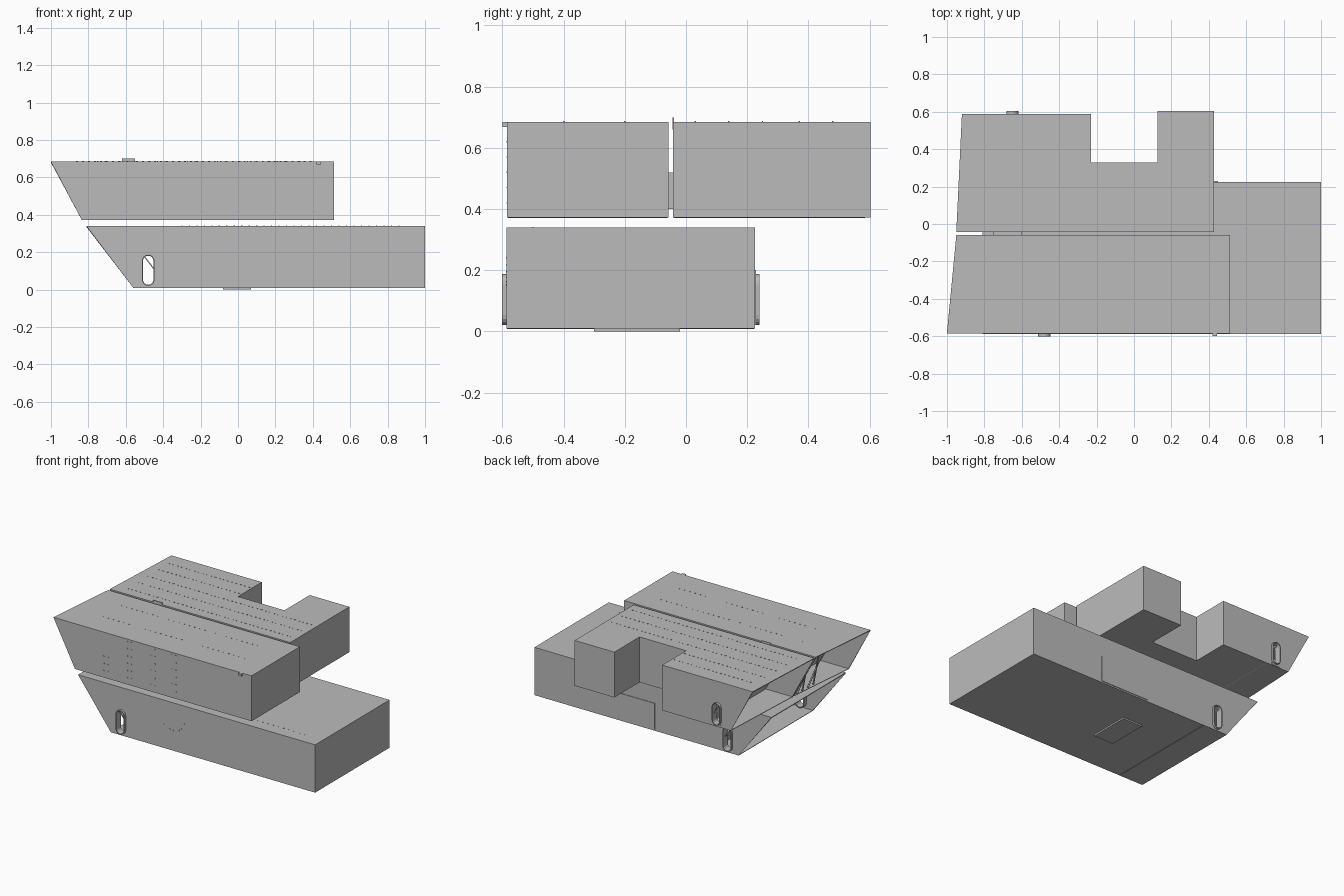
import bpy, bmesh, math
from mathutils import Vector

cube = bpy.data.objects.get("Cube")
if cube:
    bpy.data.objects.remove(cube)


def material(name, value):
    mat = bpy.data.materials.new(name)
    mat.use_nodes = True
    colour = (value, value, value, 1)
    mat.diffuse_color = colour
    mat.node_tree.nodes["Principled BSDF"].inputs["Base Color"].default_value = colour
    return mat


STEEL = material("steel_grey", 0.5)


def finish(name, bm):
    bmesh.ops.recalc_face_normals(bm, faces=bm.faces)
    mesh = bpy.data.meshes.new(name)
    bm.to_mesh(mesh)
    bm.free()
    mesh.materials.append(STEEL)
    obj = bpy.data.objects.new(name, mesh)
    bpy.context.collection.objects.link(obj)
    return obj


def add_box(bm, low, high):
    low, high = Vector(low), Vector(high)
    verts = bmesh.ops.create_cube(bm, size=1)["verts"]
    for v in verts:
        v.co = (low + high) / 2 + v.co * (high - low)


def box(name, low, high):
    bm = bmesh.new()
    add_box(bm, low, high)
    return finish(name, bm)


def hull(name, plan, z0, z1, rake):
    """Hollow plated block; the first two plan points are the open raked end."""
    bm = bmesh.new()
    top = [bm.verts.new((x, y, z1)) for x, y in plan]
    low = [bm.verts.new((x + (rake if i < 2 else 0), y, z0))
           for i, (x, y) in enumerate(plan)]
    bm.faces.new(top)
    bm.faces.new(low[::-1])
    for i in range(1, len(plan)):
        j = (i + 1) % len(plan)
        bm.faces.new((top[i], low[i], low[j], top[j]))
    bm.normal_update()
    mesh = bpy.data.meshes.new(name)
    bm.to_mesh(mesh)
    bm.free()
    mesh.materials.append(STEEL)
    obj = bpy.data.objects.new(name, mesh)
    bpy.context.collection.objects.link(obj)
    mod = obj.modifiers.new("plating", 'SOLIDIFY')
    mod.thickness = 0.006
    mod.offset = -1
    return obj


def slot(x, z0, z1, r, n=8):
    """Outline of an upright slot with round ends."""
    pts = []
    for centre, start in ((z1 - r, 0), (z0 + r, math.pi)):
        pts += [(x + r * math.cos(start + math.pi * k / n),
                 centre + r * math.sin(start + math.pi * k / n)) for k in range(n + 1)]
    return pts


def slot_cutter(name, outline, y0, y1):
    bm = bmesh.new()
    a = [bm.verts.new((x, y0, z)) for x, z in outline]
    b = [bm.verts.new((x, y1, z)) for x, z in outline]
    bm.faces.new(a)
    bm.faces.new(b[::-1])
    for i in range(len(a)):
        j = (i + 1) % len(a)
        bm.faces.new((a[i], b[i], b[j], a[j]))
    obj = finish(name, bm)
    obj.hide_render = True
    obj.hide_set(True)
    return obj


def collar(name, outer, inner, y0, y1):
    """Flanged ring around a slot opening."""
    bm = bmesh.new()
    loops = [[bm.verts.new((x, y, z)) for x, z in pts]
             for pts, y in ((outer, y0), (outer, y1), (inner, y1), (inner, y0))]
    n = len(outer)
    for k in range(4):
        p, q = loops[k], loops[(k + 1) % 4]
        for i in range(n):
            j = (i + 1) % n
            bm.faces.new((p[i], p[j], q[j], q[i]))
    return finish(name, bm)


def opening(target, label, x, z0, z1, r, ys, depth=0.035):
    outer, inner = slot(x, z0, z1, r), slot(x, z0 + 0.006, z1 - 0.006, r - 0.006)
    for side, y in ys:
        cutter = slot_cutter(label + "_cutter", inner, y - 0.05, y + 0.05)
        mod = target.modifiers.new("opening", 'BOOLEAN')
        mod.operation = 'DIFFERENCE'
        mod.solver = 'EXACT'
        mod.object = cutter
        near, far = sorted((y + side * 0.015, y - side * depth))
        collar(label + "_collar", outer, inner, near, far)


# Three hollow blocks, plans listed anticlockwise from the raked end
lower = hull("lower_block", [(-0.81, 0.225), (-0.81, -0.587), (1, -0.587), (1, 0.225)],
             0.01, 0.34, 0.25)
front = hull("front_upper_block", [(-0.95, -0.058), (-1, -0.585), (0.513, -0.585), (0.513, -0.058)],
             0.372, 0.685, 0.165)
back = hull("back_upper_block",
            [(-0.92, 0.588), (-0.95, -0.042), (0.428, -0.042), (0.428, 0.603), (0.125, 0.603),
             (0.125, 0.328), (-0.23, 0.328), (-0.23, 0.588)], 0.372, 0.685, 0.165)
opening(lower, "lower_opening", -0.48, 0.02, 0.187, 0.034, ((-1, -0.587), (1, 0.225)))
opening(back, "upper_opening", -0.65, 0.385, 0.54, 0.032, ((1, 0.588),))


# Internal raked bulkheads behind the open ends
def bulkhead(name, x, y0, y1, z0, z1, rake):
    bm = bmesh.new()
    pts = ((x, y0, z1), (x, y1, z1), (x + rake, y1, z0), (x + rake, y0, z0))
    bm.faces.new([bm.verts.new(p) for p in pts])
    obj = finish(name, bm)
    obj.modifiers.new("plate", 'SOLIDIFY').thickness = 0.006


bulkhead("lower_bulkhead", -0.62, -0.585, 0.222, 0.012, 0.338, 0.25)
bulkhead("front_bulkhead", -0.78, -0.582, -0.06, 0.374, 0.683, 0.165)
bulkhead("back_bulkhead", -0.74, -0.04, 0.585, 0.374, 0.683, 0.165)

# Cross bracing in the open end of the front upper block
for k in range(4):
    curve = bpy.data.curves.new("end_brace", 'CURVE')
    curve.dimensions = '3D'
    curve.bevel_depth = 0.006
    curve.bevel_resolution = 1
    path = curve.splines.new('POLY')
    path.points.add(1)
    y = -0.08 - 0.06 * k
    path.points[0].co = (-0.88, y, 0.66, 1)
    path.points[1].co = (-0.79, y - 0.06 * (-1) ** k, 0.38, 1)
    curve.materials.append(STEEL)
    bpy.context.collection.objects.link(bpy.data.objects.new("end_brace", curve))

# Bolt heads on the decks and side walls
bm = bmesh.new()


def stud(x, y, z, dx=0.005, dy=0.002, dz=0.002):
    add_box(bm, (x - dx, y - dy, z - dz), (x + dx, y + dy, z + dz))


for y in (0.03, 0.14, 0.25):
    for k in range(40):
        stud(-0.86 + k * 0.032, y, 0.685)
for y in (0.37, 0.48):
    for k in range(20):
        stud(-0.86 + k * 0.032, y, 0.685)
for y in (-0.2, -0.4):
    for k in range(28):
        stud(-0.75 + k * 0.04, y, 0.685, dx=0.003)
for x, count in ((-0.6, 3), (-0.42, 6), (-0.24, 6), (-0.08, 6)):
    for k in range(count):
        for side in (-0.015, 0.015):
            stud(x + side, -0.585, 0.42 + k * 0.05, dx=0.004)
for k in range(13):
    a = math.radians(180 + 15 * k)
    stud(-0.085 + 0.09 * math.cos(a), -0.587, 0.24 + 0.09 * math.sin(a), dx=0.003)
for k in range(30):
    stud(-0.3 + k * 0.04, -0.5, 0.34, dx=0.003)
finish("bolt_heads", bm)

# Access plates, underside pad and small fittings
box("bottom_plate", (-0.08, -0.3, 0), (0.07, -0.02, 0.011))
box("side_hatch", (0.08, 0.22, 0.02), (0.45, 0.229, 0.2))
box("side_frame_plate", (-0.62, -0.044, 0.66), (-0.55, -0.04, 0.7))
box("upper_lug", (-0.68, 0.585, 0.375), (-0.62, 0.592, 0.39))
box("corner_lug", (0.42, -0.6, 0.668), (0.445, -0.584, 0.685))
box("gap_spacer", (-0.75, -0.059, 0.4), (-0.6, -0.041, 0.52))
